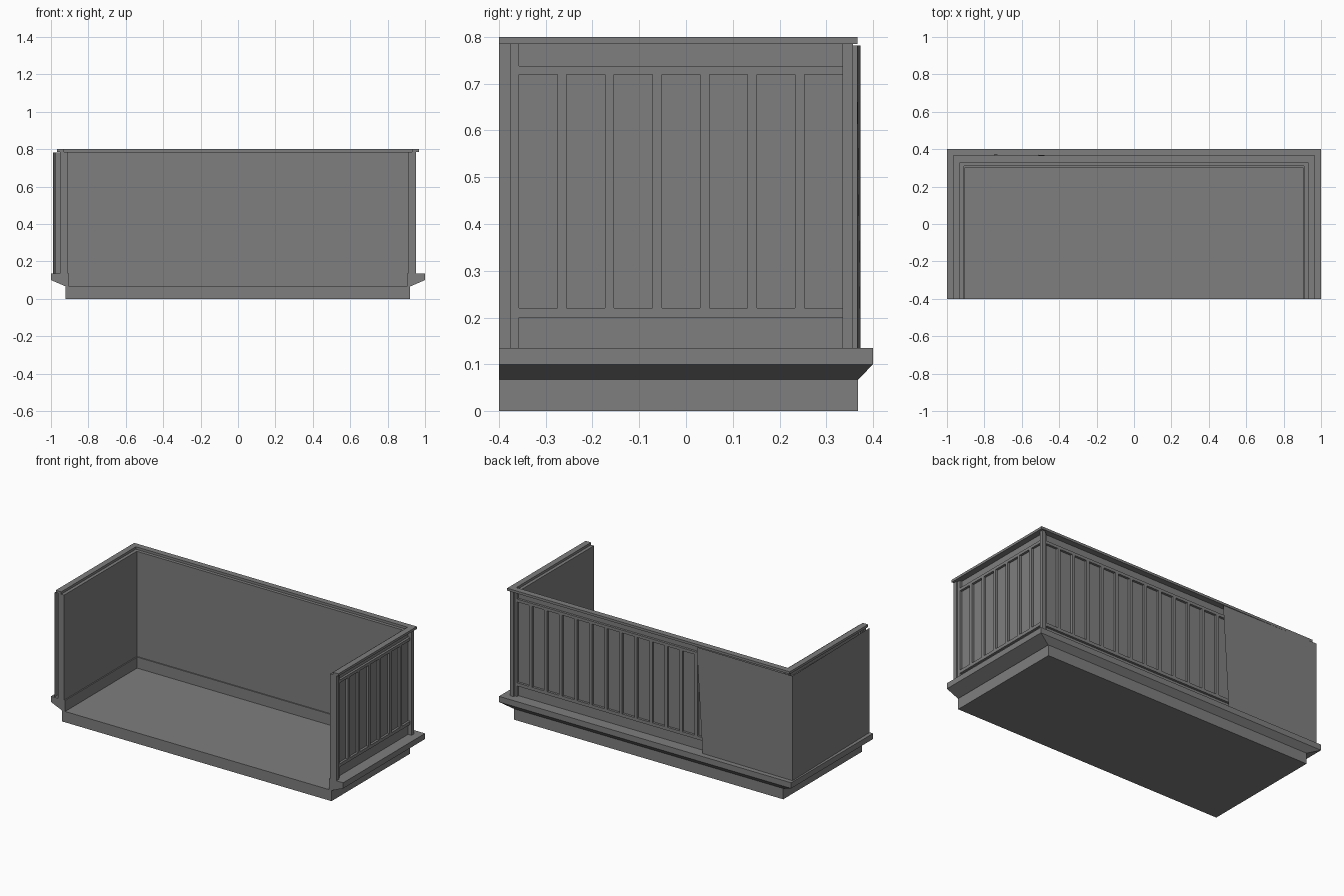
import bpy, bmesh

cube = bpy.data.objects.get("Cube")
if cube:
    bpy.data.objects.remove(cube)

FRONT = -0.4            # open front edge
LEDGE, TOP = 0.135, 0.785   # wall bottom and top

grey = bpy.data.materials.new("stone grey")
grey.use_nodes = True
colour = (0.21, 0.21, 0.21, 1)
grey.diffuse_color = colour
grey.node_tree.nodes["Principled BSDF"].inputs["Base Color"].default_value = colour


def finish(name, bm, solid=True):
    if solid:
        bmesh.ops.recalc_face_normals(bm, faces=bm.faces)
    mesh = bpy.data.meshes.new(name)
    bm.to_mesh(mesh)
    bm.free()
    mesh.materials.append(grey)
    obj = bpy.data.objects.new(name, mesh)
    bpy.context.collection.objects.link(obj)
    return obj


def add_box(bm, x0, x1, y0, y1, z0, z1):
    verts = bmesh.ops.create_cube(bm, size=1)["verts"]
    for v in verts:
        v.co.x = x1 if v.co.x > 0 else x0
        v.co.y = y1 if v.co.y > 0 else y0
        v.co.z = z1 if v.co.z > 0 else z0


def u_sweep(name, profile):
    """Sweep (x, back y, z) section points round the two sides and the back."""
    bm = bmesh.new()
    rings = []
    for sx, at_back in ((-1, False), (-1, True), (1, True), (1, False)):
        rings.append([bm.verts.new((sx * x, y if at_back else FRONT, z))
                      for x, y, z in profile])
    n = len(profile)
    for a, b in zip(rings, rings[1:]):
        for i in range(n):
            j = (i + 1) % n
            bm.faces.new((a[i], a[j], b[j], b[i]))
    bm.faces.new(rings[0])
    bm.faces.new(rings[-1])
    return finish(name, bm)


def u_band(name, inner, outer, z0, z1):
    gap = 0.6   # side offset minus back offset
    return u_sweep(name, [(inner, inner - gap, z0), (outer, outer - gap, z0),
                          (outer, outer - gap, z1), (inner, inner - gap, z1)])


# Floor slab, flared ledge, wall and coping
bm = bmesh.new()
add_box(bm, -0.923, 0.92, FRONT, 0.368, 0, 0.067)
finish("floor_slab", bm)
u_sweep("ledge", [(0.903, 0.303, 0.067), (0.923, 0.368, 0.067), (1, 0.4, 0.1),
                  (1, 0.4, LEDGE), (0.903, 0.303, LEDGE)])
u_band("wall", 0.91, 0.93, LEDGE, TOP)
u_band("coping", 0.93, 0.967, TOP, 0.8)


def lattice(name, place, lo, hi, start, end, count):
    """Raised rails and bars leaving recessed panels between start and end."""
    bar = 0.02
    pitch = (end - start + bar) / count
    bm = bmesh.new()
    place(bm, lo, start, LEDGE, TOP)
    place(bm, end, hi, LEDGE, TOP)
    place(bm, start, end, 0.2, 0.22)
    place(bm, start, end, 0.72, 0.738)
    for i in range(1, count):
        u = start + i * pitch
        place(bm, u - bar, u, 0.22, 0.72)
    return finish(name, bm)


# Panelled framing on both sides and the back
for side, sx in (("left", 1), ("right", -1)):
    def on_side(bm, u0, u1, z0, z1, sx=sx):
        a, b = sorted((sx * 0.93, sx * 0.944))
        add_box(bm, a, b, u0, u1, z0, z1)
    lattice(side + "_lattice", on_side, FRONT, 0.344, -0.357, 0.335, 7)


def on_back(bm, u0, u1, z0, z1):
    add_box(bm, u0, u1, 0.33, 0.344, z0, z1)


lattice("back_lattice", on_back, -0.93, 0.93, -0.915, 0.915, 18)

# Posts at the open ends and back corners
bm = bmesh.new()
for sx in (1, -1):
    for y0, y1 in ((FRONT, -0.375), (0.335, 0.357)):
        a, b = sorted((sx * 0.93, sx * 0.953))
        add_box(bm, a, b, y0, y1, LEDGE, TOP)
finish("posts", bm)

# Thin plain cover sheet wrapping the right side and part of the back
bm = bmesh.new()
plan = [((-0.977, FRONT), (-0.977, FRONT)), ((-0.99, 0.373), (-0.99, 0.373)),
        ((-0.37, 0.366), (-0.33, 0.366))]
cols = [(bm.verts.new((*low, LEDGE)), bm.verts.new((*high, TOP - 0.003)))
        for low, high in plan]
for a, b in zip(cols, cols[1:]):
    bm.faces.new((a[0], a[1], b[1], b[0]))
sheet = finish("cover_sheet", bm, solid=False)
